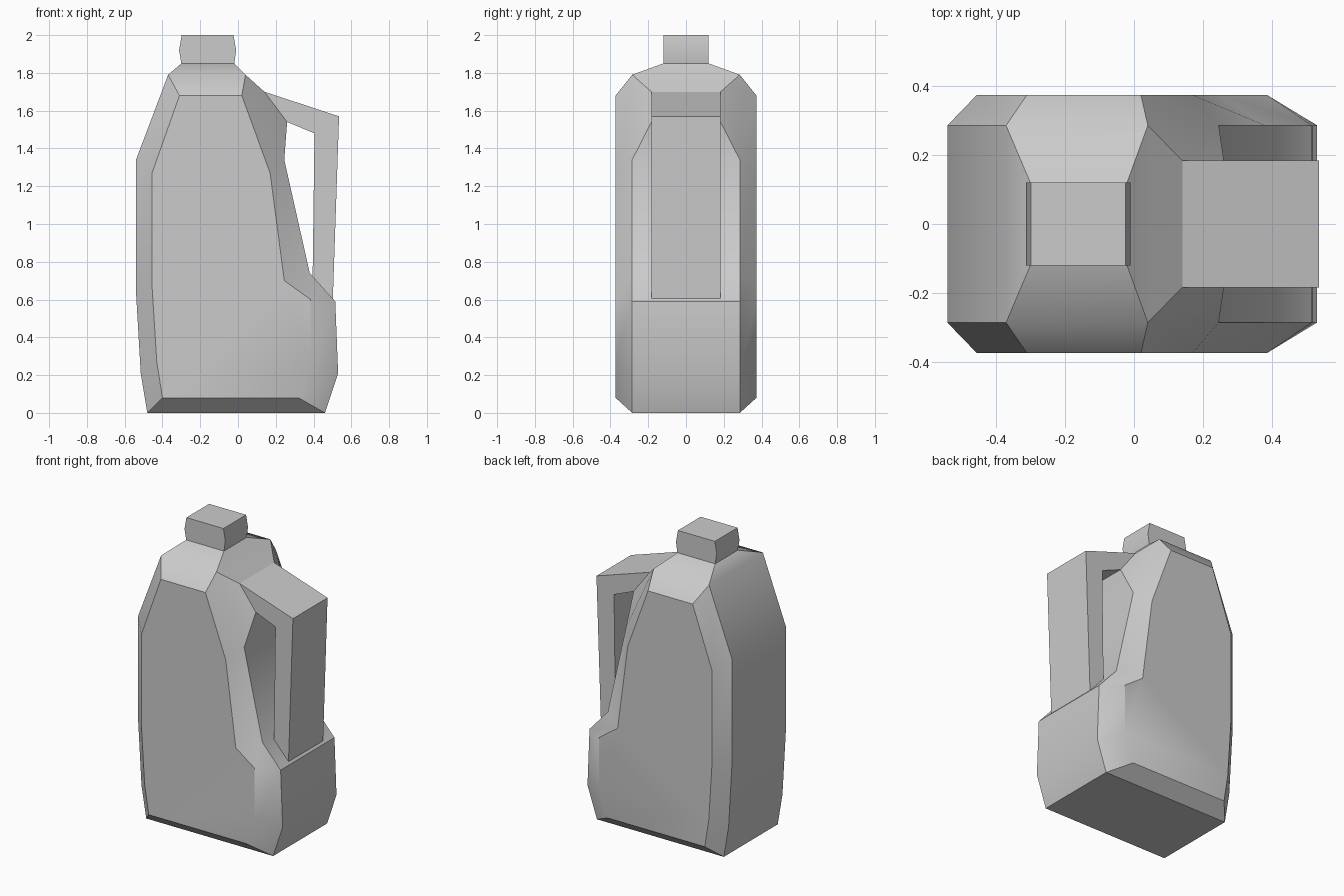
import bpy, bmesh, math

if "Cube" in bpy.data.objects:
    bpy.data.objects.remove(bpy.data.objects["Cube"])


def loft(bm, rings, cap_start=False, cap_end=False, skip=()):
    """Bridge equal-length closed rings of points; return the vertex rings."""
    vr = [[bm.verts.new(p) for p in r] for r in rings]
    for a, b in zip(vr, vr[1:]):
        n = len(a)
        for i in range(n):
            if i not in skip:
                bm.faces.new((a[i], a[(i + 1) % n], b[(i + 1) % n], b[i]))
    if cap_start:
        bm.faces.new(vr[0][::-1])
    if cap_end:
        bm.faces.new(vr[-1])
    return vr


def finish(bm, name, angle=32):
    bmesh.ops.remove_doubles(bm, verts=bm.verts, dist=1e-4)
    bmesh.ops.recalc_face_normals(bm, faces=bm.faces)
    me = bpy.data.meshes.new(name)
    bm.to_mesh(me)
    bm.free()
    ob = bpy.data.objects.new(name, me)
    bpy.context.collection.objects.link(ob)
    bpy.ops.object.select_all(action='DESELECT')
    bpy.context.view_layer.objects.active = ob
    ob.select_set(True)
    bpy.ops.object.shade_smooth_by_angle(angle=math.radians(angle))
    return ob


def rect(x0, x1, y, z0, z1):
    return [(x0, -y, z0), (x1, -y, z1), (x1, y, z1), (x0, y, z0)]


# Side profiles: outer silhouette and the inset flat panel
OUTER = [(-.48, 0), (.46, 0), (.53, .21), (.515, .59), (.38, .74), (.245, 1.34),
         (.04, 1.79), (-.37, 1.79), (-.54, 1.34), (-.54, .64), (-.515, .21)]
PANEL = [(-.40, .08), (.32, .08), (.385, .26), (.385, .60), (.245, .70), (.17, 1.27),
         (.02, 1.68), (-.31, 1.68), (-.455, 1.27), (-.455, .67), (-.43, .27)]
W, HW, NW = .285, .183, .12          # half widths: body, handle, neck
ROOT = ((.14, 1.70), (.26, 1.54))    # handle root, top and underside


def at(profile, y):
    return [(x, y, z) for x, z in profile]


# Bottle body, left open at the handle root and the neck
bm = bmesh.new()
loft(bm, [at(PANEL, -.373), at(OUTER, -W)], cap_start=True)
loft(bm, [at(OUTER, W), at(PANEL, .373)], cap_end=True)
loft(bm, [at(OUTER, -W), at(OUTER, W)], skip=(5, 6))
# shoulder tapering to the neck
loft(bm, [rect(-.37, .04, W, 1.79, 1.79), rect(-.30, -.02, NW, 1.85, 1.85)])
# flared collar leading into the handle
(tx, tz), (ux, uz) = ROOT
loft(bm, [rect(.04, .245, W, 1.79, 1.34), rect(tx, ux, HW, tz, uz)])
finish(bm, "bottle_body")

# Handle: open tube from collar round the elbow down to the base step
bm = bmesh.new()
loft(bm, [rect(tx, ux, HW, tz, uz),
          rect(.535, .405, HW, 1.57, 1.48),
          rect(.502, .395, HW, .60, .722)])
finish(bm, "handle")

# Cap
bm = bmesh.new()
loft(bm, [rect(-.30, -.02, NW, 1.85, 1.85),
          rect(-.312, -.01, NW, 1.92, 1.92),
          rect(-.298, -.024, NW, 2, 2)], cap_end=True)
finish(bm, "cap")
